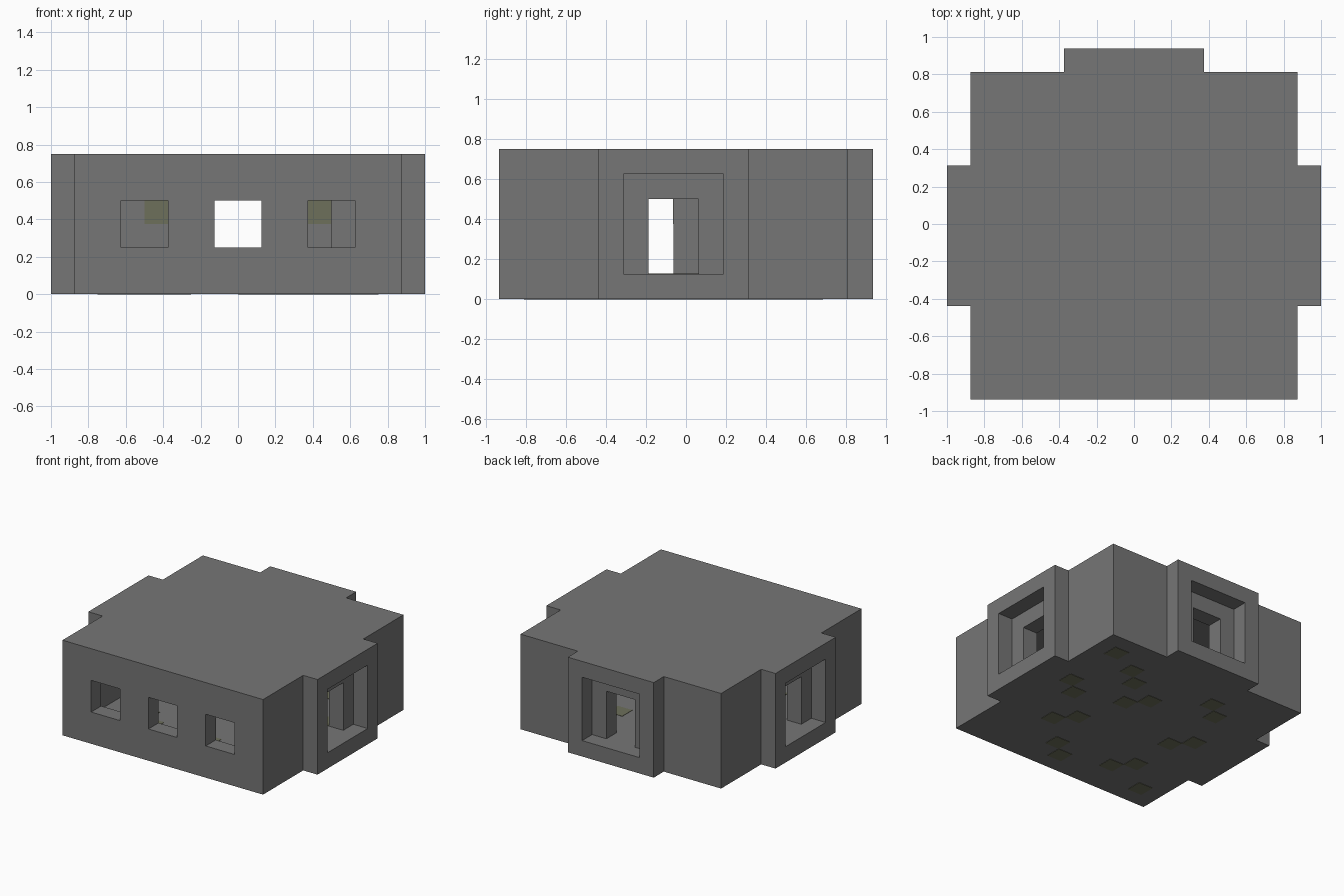
import bpy
import bmesh
from mathutils import Vector

U = 0.125  # one building block

cube = bpy.data.objects.get("Cube")
if cube:
    bpy.data.objects.remove(cube, do_unlink=True)


def material(name, rgb):
    m = bpy.data.materials.new(name)
    m.use_nodes = True
    m.diffuse_color = (*rgb, 1)
    m.node_tree.nodes["Principled BSDF"].inputs["Base Color"].default_value = (*rgb, 1)
    return m


STONE = material("stone grey", (0.18, 0.18, 0.18))
MOSS = material("moss olive", (0.155, 0.16, 0.105))


def add_box(bm, lo, hi):
    lo, hi = Vector(lo) * U, Vector(hi) * U
    verts = bmesh.ops.create_cube(bm, size=1)["verts"]
    for v in verts:
        v.co = (lo + hi) / 2 + v.co * (hi - lo)


def make(name, bm, mat):
    bmesh.ops.recalc_face_normals(bm, faces=bm.faces)
    mesh = bpy.data.meshes.new(name)
    bm.to_mesh(mesh)
    bm.free()
    mesh.materials.append(mat)
    ob = bpy.data.objects.new(name, mesh)
    bpy.context.collection.objects.link(ob)
    return ob


def boxes(name, items, mat):
    bm = bmesh.new()
    for lo, hi in items:
        add_box(bm, lo, hi)
    return make(name, bm, mat)


# Solid block extruded from its plan, with porches on three sides
half = [(7, -7.5), (7, -3.5), (8, -3.5), (8, 2.5), (7, 2.5), (7, 6.5), (3, 6.5), (3, 7.5)]
plan = half + [(-x, y) for x, y in reversed(half)]
bm = bmesh.new()
base = bm.faces.new([bm.verts.new((x * U, y * U, 0)) for x, y in plan])
top = bmesh.ops.extrude_face_region(bm, geom=[base])["geom"]
bmesh.ops.translate(bm, vec=(0, 0, 6 * U),
                    verts=[g for g in top if isinstance(g, bmesh.types.BMVert)])
house = make("house_shell", bm, STONE)

# Room, doorways, porch recesses and windows cut out of the block
cuts = [
    ((-6, -6.5, 1), (6, 5.5, 5)),
    ((-7.5, -1.5, 1), (7.5, 0.5, 4)),
    ((-1, 5, 1), (1, 7, 4)),
    ((-2, 6.5, 1), (2, 8, 5)),
    ((7, -2.5, 1), (9, 1.5, 5)),
    ((-9, -2.5, 1), (-7, 1.5, 5)),
]
cuts += [((x - 1, -8, 2), (x + 1, -6, 4)) for x in (-4, 0, 4)]
for lo, hi in cuts:
    cutter = boxes("cutter", [(lo, hi)], STONE)
    cutter.hide_render = True
    mod = house.modifiers.new("cut", "BOOLEAN")
    mod.operation = "DIFFERENCE"
    mod.solver = "EXACT"
    mod.object = cutter
    bpy.context.view_layer.objects.active = house
    bpy.ops.object.modifier_apply(modifier=mod.name)
    bpy.data.objects.remove(cutter, do_unlink=True)

# Inner walls beside the central passage
boxes("left_inner_wall", [((3, -0.5, 1), (4, 0.5, 5))], STONE)
boxes("right_inner_wall", [((-6, -0.5, 1), (-3, 0.5, 5))], STONE)

# Moss patches on both sides of the floor slab
cells = [(5.5, 5), (3.5, 4), (2.5, 3), (1.5, 1), (0.5, 2), (5.5, 1), (4.5, 0),
         (3.5, -3), (2.5, -2), (1.5, -5), (0.5, -6), (-2.5, -5), (-3.5, -4),
         (-5.5, -6), (-2.5, 4), (-3.5, 3), (-3.5, -1), (-4.5, 0)]
T = 0.02
for name, z in (("floor_moss_under", 0), ("floor_moss_top", 1)):
    boxes(name, [((x - 0.5, y - 0.5, z - T), (x + 0.5, y + 0.5, z + T))
                 for x, y in cells], MOSS)

# Moss patches on the inner walls
boxes("wall_moss", [((x - 0.5, -0.5 - T, 3), (x + 0.5, -0.5 + T, 4))
                    for x in (-3.5, 3.5)], MOSS)
